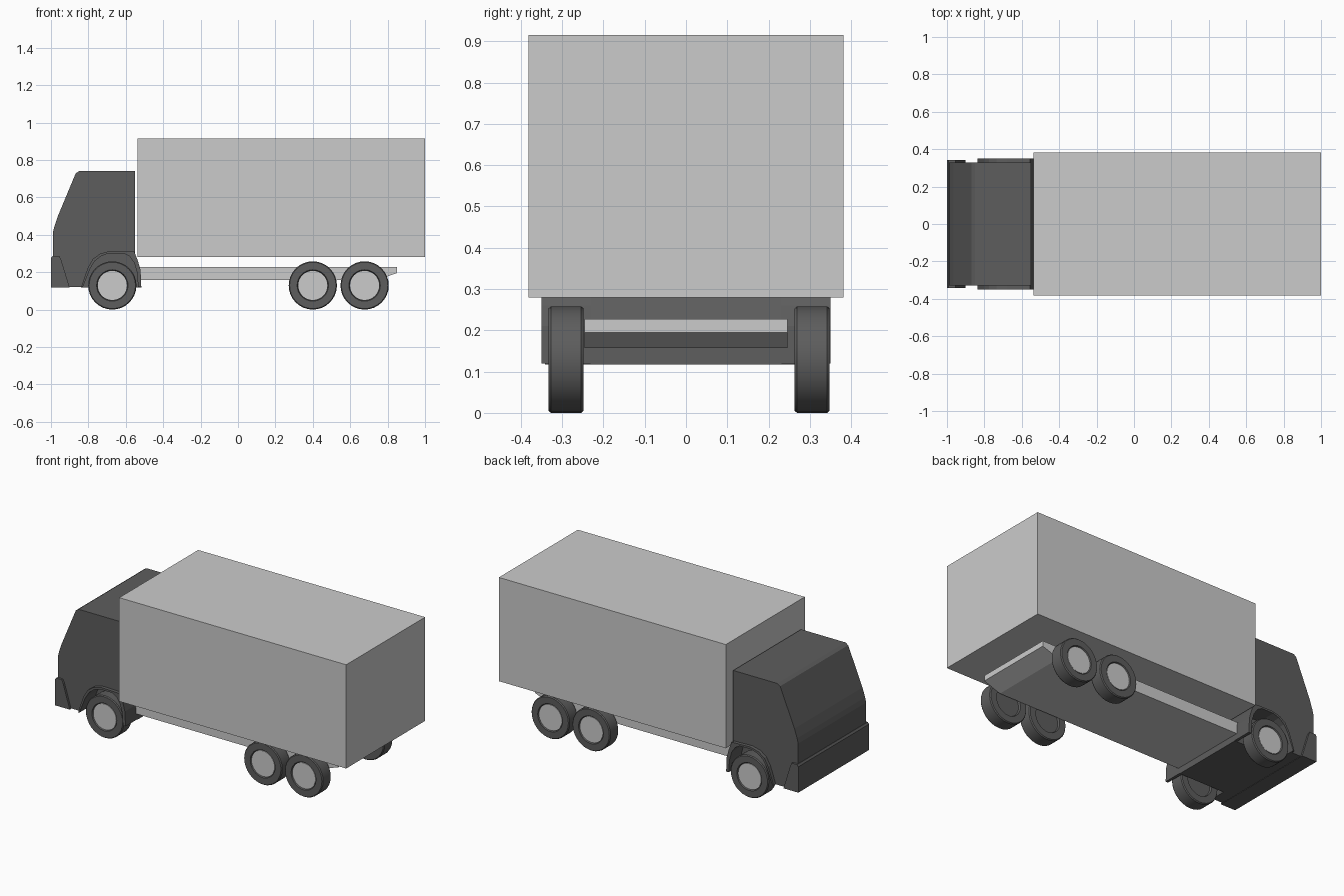
import bpy, bmesh
from math import sin, cos, pi

if "Cube" in bpy.data.objects:
    bpy.data.objects.remove(bpy.data.objects["Cube"])

def material(name, v):
    m = bpy.data.materials.new(name)
    m.diffuse_color = (v, v, v, 1)
    m.use_nodes = True
    m.node_tree.nodes["Principled BSDF"].inputs["Base Color"].default_value = m.diffuse_color
    return m

dark = material("dark_grey", 0.11)

def finish(name, bm, mat=None, smooth=False):
    bmesh.ops.recalc_face_normals(bm, faces=bm.faces[:])
    me = bpy.data.meshes.new(name)
    bm.to_mesh(me)
    bm.free()
    ob = bpy.data.objects.new(name, me)
    bpy.context.collection.objects.link(ob)
    if mat:
        me.materials.append(mat)
    if smooth:
        bpy.ops.object.select_all(action='DESELECT')
        ob.select_set(True)
        bpy.context.view_layer.objects.active = ob
        bpy.ops.object.shade_smooth_by_angle(angle=0.6)
    return ob

def prism(name, pts, y0, y1, mat=None, smooth=False):
    """Side profile (x, z) extruded from y0 to y1."""
    bm = bmesh.new()
    face = bm.faces.new([bm.verts.new((x, y0, z)) for x, z in pts])
    new = bmesh.ops.extrude_face_region(bm, geom=[face])["geom"]
    bmesh.ops.translate(bm, vec=(0, y1 - y0, 0),
                        verts=[v for v in new if isinstance(v, bmesh.types.BMVert)])
    return finish(name, bm, mat, smooth)

def lathe(name, rings, x, z, mat=None, n=32):
    """Closed solid of (radius, y) rings around an axle along y."""
    bm = bmesh.new()
    loops = [[bm.verts.new((x + r * cos(2 * pi * i / n), y, z + r * sin(2 * pi * i / n)))
              for i in range(n)] for r, y in rings]
    for a, b in zip(loops, loops[1:]):
        for i in range(n):
            j = (i + 1) % n
            bm.faces.new((a[i], a[j], b[j], b[i]))
    bm.faces.new(loops[0])
    bm.faces.new(loops[-1])
    return finish(name, bm, mat, True)

# cargo box and chassis
prism("cargo_box", [(-0.537, 0.28), (1, 0.28), (1, 0.915), (-0.537, 0.915)], -0.382, 0.382)
prism("chassis", [(-0.53, 0.157), (0.74, 0.157), (0.85, 0.195), (0.85, 0.228), (-0.53, 0.228)],
      -0.246, 0.246)

# cab body with wheel arch cut into its profile
arch = [(-0.83, 0.12), (-0.81, 0.17), (-0.79, 0.22), (-0.765, 0.26), (-0.73, 0.287),
        (-0.69, 0.301), (-0.61, 0.301)]
cab = [(-0.99, 0.12)] + arch + [(-0.55, 0.301), (-0.55, 0.74), (-0.85, 0.74), (-0.868, 0.728),
                                (-0.965, 0.495), (-0.983, 0.44), (-0.99, 0.41)]
prism("cab", cab, -0.329, 0.329, dark)

# underside between the front wheels
prism("cab_underside", [(-0.84, 0.117), (-0.517, 0.117), (-0.521, 0.21), (-0.552, 0.305),
                        (-0.84, 0.305)], -0.232, 0.232, dark)

# bumper wrapping the nose
prism("bumper", [(-1, 0.117), (-0.9, 0.117), (-0.945, 0.265), (-0.955, 0.286), (-0.992, 0.286),
                 (-1, 0.275)], -0.342, 0.342, dark)

# mudguards
inner = arch + [(-0.58, 0.285), (-0.555, 0.25), (-0.54, 0.2), (-0.534, 0.12)]
outer = [(-0.517, 0.12), (-0.521, 0.21), (-0.535, 0.26), (-0.555, 0.31), (-0.68, 0.314),
         (-0.735, 0.3), (-0.775, 0.272), (-0.802, 0.225), (-0.822, 0.17), (-0.838, 0.12)]
for s, side in ((-1, "right"), (1, "left")):
    prism("mudguard_" + side, inner + outer, s * 0.23, s * 0.35, dark)

# wheels: dark tyre with pale hub
for k, x in enumerate((-0.672, 0.4, 0.677)):
    for y0, y1, side in ((-0.248, -0.333, "right"), (0.263, 0.348, "left")):
        s = 1 if y1 > 0 else -1
        tag = f"{k + 1}_{side}"
        lathe("tyre_" + tag, [(0.08, y0 + s * 0.012), (0.084, y0), (0.124, y0), (0.129, y0 + s * 0.006),
                              (0.129, y1 - s * 0.006), (0.124, y1), (0.084, y1), (0.08, y1 - s * 0.008)],
              x, 0.129, dark)
        lathe("hub_" + tag, [(0.078, y1 - s * 0.03), (0.078, y1 - s * 0.004)], x, 0.129)
